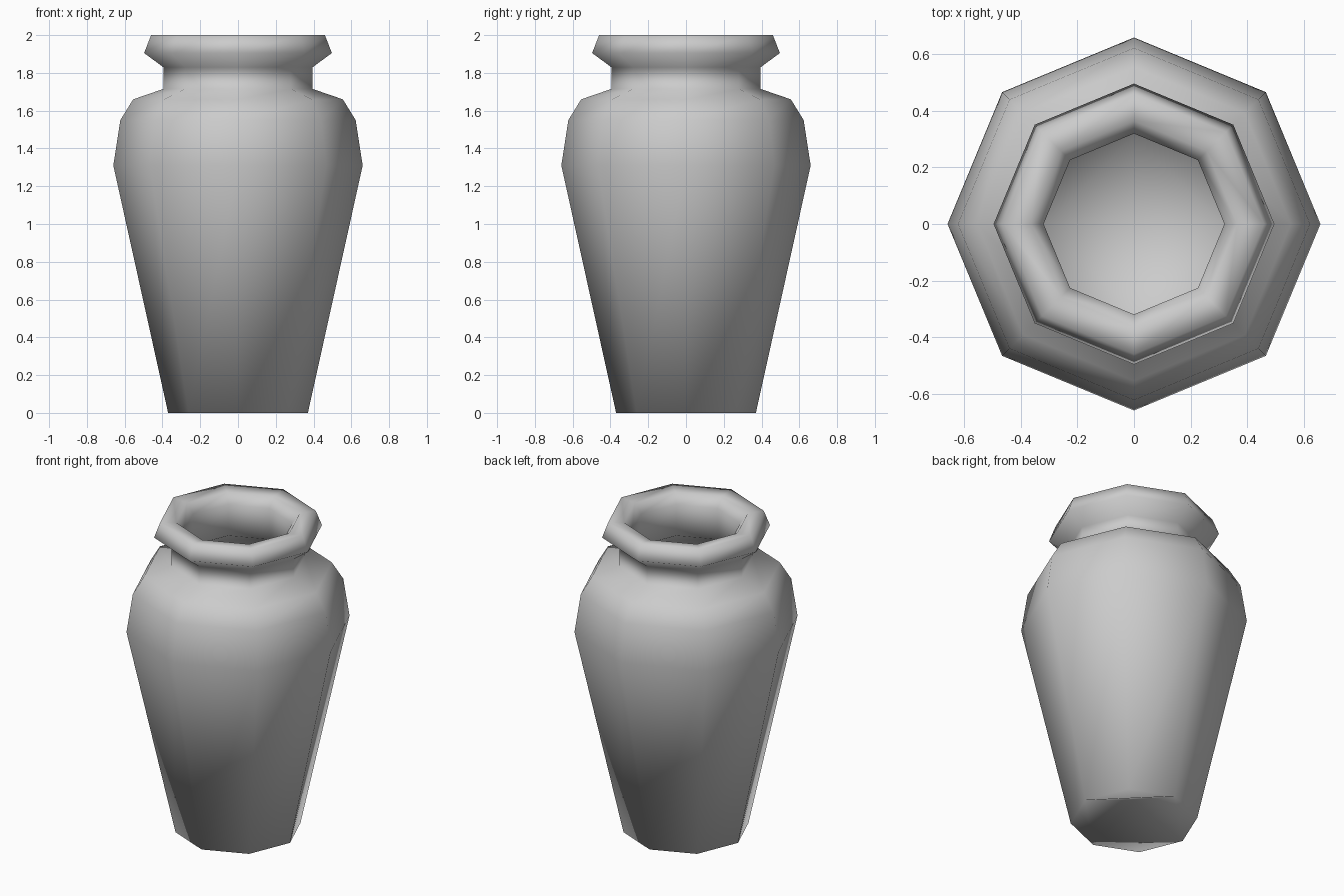
import bpy, bmesh, math

if "Cube" in bpy.data.objects:
    bpy.data.objects.remove(bpy.data.objects["Cube"])

SIDES = 8
# Profile (radius, height): foot, outer wall, neck, rolled rim, inner wall
profile = [
    (0.37, 0.0), (0.66, 1.31), (0.623, 1.55), (0.555, 1.66),
    (0.395, 1.715), (0.395, 1.83), (0.497, 1.905), (0.46, 2.0),
    (0.365, 1.99), (0.32, 1.93), (0.32, 1.73), (0.49, 1.62),
    (0.555, 1.52), (0.59, 1.31), (0.31, 0.08),
]

bm = bmesh.new()


def ring(r, z):
    return [bm.verts.new((r * math.cos(math.tau * i / SIDES),
                          r * math.sin(math.tau * i / SIDES), z))
            for i in range(SIDES)]


def cap(loop, height):
    """Four-sided raised centre, with a flat corner triangle per quarter."""
    tip = bm.verts.new((0, 0, height))
    for i in range(0, SIDES, 2):
        a, b, c = loop[i], loop[i + 1], loop[(i + 2) % SIDES]
        bm.faces.new((a, b, c))
        bm.faces.new((a, c, tip))


# Outer and inner walls
rings = [ring(r, z) for r, z in profile]
for low, high in zip(rings, rings[1:]):
    for i in range(SIDES):
        j = (i + 1) % SIDES
        bm.faces.new((low[i], low[j], high[j], high[i]))

# Recessed underside and inner floor
cap(rings[0], 0.14)
cap(rings[-1], 0.21)

bmesh.ops.recalc_face_normals(bm, faces=bm.faces)
mesh = bpy.data.meshes.new("vase")
bm.to_mesh(mesh)
bm.free()
vase = bpy.data.objects.new("vase", mesh)
bpy.context.collection.objects.link(vase)

# Smooth shading on the faceted form
for p in mesh.polygons:
    p.use_smooth = True
